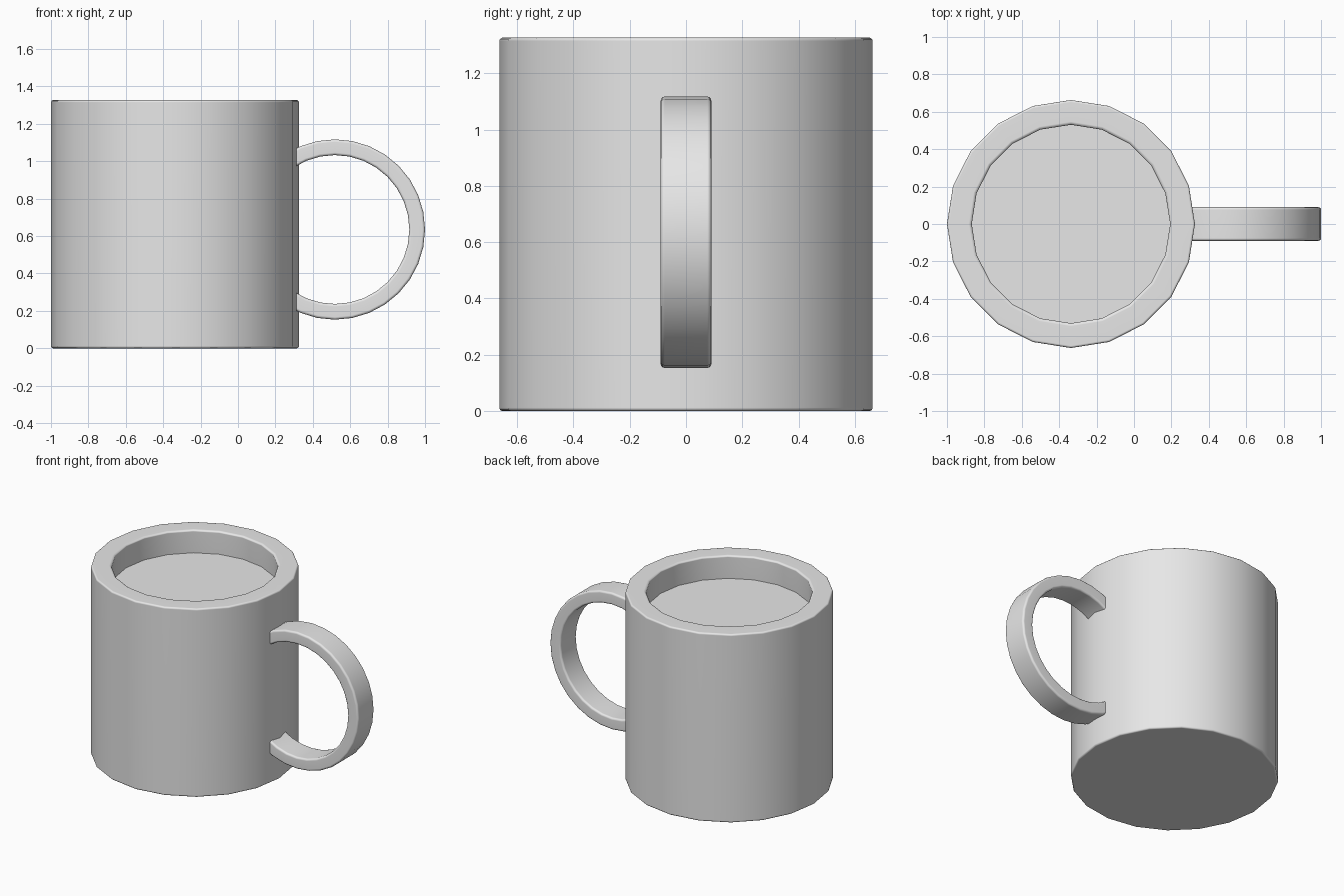
import bpy
import bmesh
from math import cos, sin, pi, radians
from mathutils import Vector

cube = bpy.data.objects.get("Cube")
if cube:
    bpy.data.objects.remove(cube, do_unlink=True)

GREY = (0.8, 0.8, 0.8, 1.0)
grey = bpy.data.materials.new("plain grey")
grey.use_nodes = True
grey.diffuse_color = GREY
grey.node_tree.nodes["Principled BSDF"].inputs["Base Color"].default_value = GREY


def make_object(name, bm, location):
    """Turn a bmesh into a smooth-shaded object with crisp flat areas."""
    bmesh.ops.recalc_face_normals(bm, faces=bm.faces)
    mesh = bpy.data.meshes.new(name)
    bm.to_mesh(mesh)
    bm.free()
    mesh.materials.append(grey)
    obj = bpy.data.objects.new(name, mesh)
    bpy.context.collection.objects.link(obj)
    obj.location = location
    bpy.ops.object.select_all(action='DESELECT')
    obj.select_set(True)
    bpy.context.view_layer.objects.active = obj
    bpy.ops.object.shade_smooth_by_angle(angle=radians(40))
    obj.modifiers.new("Even shading", 'WEIGHTED_NORMAL').keep_sharp = True
    return obj


def rounded(corners, radius, steps=3):
    """Round the corners of a closed (r, z) loop given counter-clockwise."""
    points = []
    for i, corner in enumerate(corners):
        p = Vector(corner)
        a = (Vector(corners[i - 1]) - p).normalized()
        b = (Vector(corners[(i + 1) % len(corners)]) - p).normalized()
        centre = p + (a + b) * radius
        for k in range(steps + 1):
            t = k / steps * pi / 2
            points.append(centre - b * radius * cos(t) - a * radius * sin(t))
    return points


# Mug body: rounded wall section swept round, closed at the base and inner floor
SIDES, OUTER, INNER, HEIGHT, FLOOR, EDGE = 20, 0.663, 0.535, 1.327, 1.165, 0.012
section = rounded([(0, 0), (OUTER, 0), (OUTER, HEIGHT), (INNER, HEIGHT)], EDGE)
section = section[4:] + [Vector((INNER, FLOOR))]
bm = bmesh.new()
rings = [[bm.verts.new((p.x * cos(2 * pi * s / SIDES), p.x * sin(2 * pi * s / SIDES), p.y))
          for s in range(SIDES)] for p in section]
for low, high in zip(rings, rings[1:]):
    for s in range(SIDES):
        n = (s + 1) % SIDES
        bm.faces.new((low[s], low[n], high[n], high[s]))
bm.faces.new(rings[0])
bm.faces.new(rings[-1])
make_object("mug_body", bm, (-0.337, 0, 0))

# Handle: rounded strap swept along an arc whose ends sit inside the body
HALF_WIDTH, RING_IN, RING_OUT, STEP = 0.09, 0.398, 0.482, 2 * pi / 32
strap = rounded([(RING_IN, -HALF_WIDTH), (RING_OUT, -HALF_WIDTH),
                 (RING_OUT, HALF_WIDTH), (RING_IN, HALF_WIDTH)], 0.014)
bm = bmesh.new()
slices = [[bm.verts.new((p.x * cos(k * STEP), p.y, p.x * sin(k * STEP))) for p in strap]
          for k in range(-12, 13)]
for one, two in zip(slices, slices[1:]):
    for i in range(len(strap)):
        bm.faces.new((one[i - 1], one[i], two[i], two[i - 1]))
bm.faces.new(slices[0])
bm.faces.new(slices[-1])
make_object("mug_handle", bm, (0.518, 0, 0.635))
